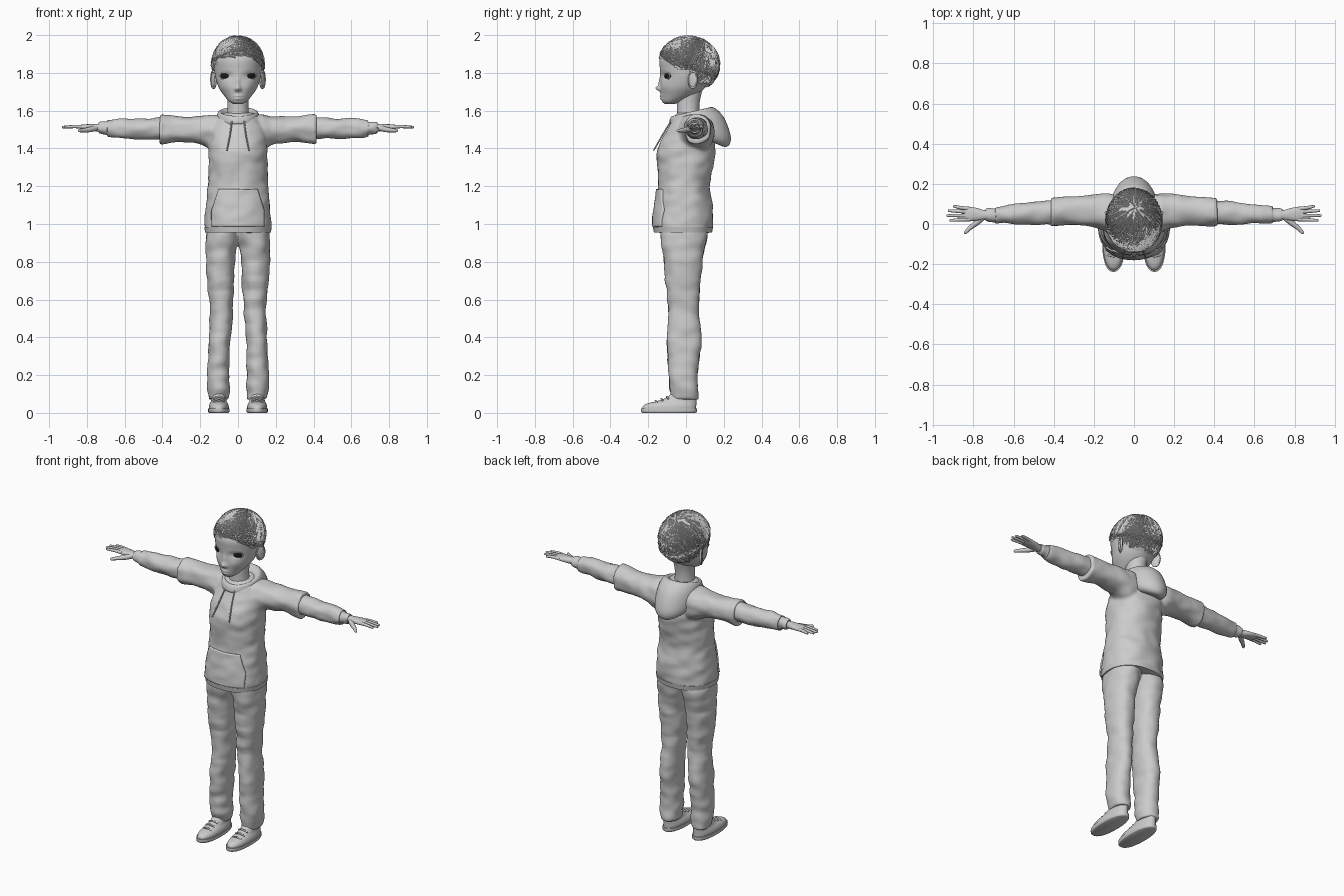
import bpy, bmesh, math, random
from mathutils import Vector, noise

if "Cube" in bpy.data.objects:
    bpy.data.objects.remove(bpy.data.objects["Cube"])

random.seed(4)
g = lambda t: math.exp(-t * t)

def finish(ob, angle=50):
    bpy.ops.object.select_all(action='DESELECT')
    ob.select_set(True)
    bpy.context.view_layer.objects.active = ob
    bpy.ops.object.shade_smooth_by_angle(angle=math.radians(angle))
    return ob

def to_object(name, bm):
    bmesh.ops.recalc_face_normals(bm, faces=bm.faces)
    me = bpy.data.meshes.new(name)
    bm.to_mesh(me)
    bm.free()
    ob = bpy.data.objects.new(name, me)
    bpy.context.collection.objects.link(ob)
    return finish(ob)

# A ring is nine numbers: centre, first half axis, second half axis
def slab(x0, x1, yf, zf, yb, zb):
    return ((x0 + x1) / 2, (yf + yb) / 2, (zf + zb) / 2, (x1 - x0) / 2, 0, 0, 0, (yb - yf) / 2, (zb - zf) / 2)

def body(z, rx, yf, yb):
    return slab(-rx, rx, yf, z, yb, z)

def arm(x, cy, cz, ry, rz):
    return (x, cy, cz, 0, ry, 0, 0, 0, rz)

def tube(pts, radii):
    pts = [Vector(p) for p in pts]
    out = []
    for i, (p, r) in enumerate(zip(pts, radii)):
        d = (pts[min(i + 1, len(pts) - 1)] - pts[max(i - 1, 0)]).normalized()
        u = d.cross(Vector((0, 0, 1))).normalized()
        v = u.cross(d)
        out.append((*p, *(u * r), *(v * r)))
    tip = pts[-1] + d * radii[-1] * 0.8
    return out + [(*tip, *(u * r * 0.45), *(v * r * 0.45))]

def flip(seq):
    return [tuple(-a if i % 3 == 0 else a for i, a in enumerate(r)) for r in seq]

def both(seq):
    return [seq, flip(seq)]

def loft(name, seqs, p=2.0, n=32, steps=4):
    bm = bmesh.new()
    for seq in seqs:
        keys = [Vector(r) for r in seq]
        rings = []
        for i in range(len(keys) - 1):
            a, b = keys[max(i - 1, 0)], keys[i]
            c, d = keys[i + 1], keys[min(i + 2, len(keys) - 1)]
            for k in range(steps + (i == len(keys) - 2)):
                t = k / steps
                rings.append(0.5 * (2 * b + (c - a) * t + (2 * a - 5 * b + 4 * c - d) * t * t
                                    + (3 * b - a - 3 * c + d) * t ** 3))
        grid = []
        for r in rings:
            r = list(r)
            c, u, v = Vector(r[:3]), Vector(r[3:6]), Vector(r[6:])
            row = []
            for j in range(n):
                cs, sn = math.cos(math.tau * j / n), math.sin(math.tau * j / n)
                row.append(bm.verts.new(c + u * math.copysign(abs(cs) ** (2 / p), cs)
                                        + v * math.copysign(abs(sn) ** (2 / p), sn)))
            grid.append(row)
        for r0, r1 in zip(grid, grid[1:]):
            for j in range(n):
                bm.faces.new((r0[j], r0[(j + 1) % n], r1[(j + 1) % n], r1[j]))
        bm.faces.new(grid[0])
        bm.faces.new(grid[-1])
    return to_object(name, bm)

def wrinkle(ob, amp, freq):
    moves = [v.normal * amp * noise.noise(Vector((v.co.x * freq, v.co.y * freq, v.co.z * freq * 1.6)))
             for v in ob.data.vertices]
    for v, m in zip(ob.data.vertices, moves):
        v.co += m

def fuse(ob, voxel):
    m = ob.modifiers.new('fuse', 'REMESH')
    m.mode, m.voxel_size, m.use_smooth_shade = 'VOXEL', voxel, True
    s = ob.modifiers.new('soften', 'SMOOTH')
    s.factor, s.iterations = 0.5, 4

def ball(name, loc, scale, rot):
    bpy.ops.mesh.primitive_uv_sphere_add(segments=24, ring_count=16, radius=1, location=loc, rotation=rot)
    ob = bpy.context.object
    ob.name, ob.scale = name, scale
    return finish(ob)

def hoop(name, loc, major, minor, scale, rot):
    bpy.ops.mesh.primitive_torus_add(major_radius=major, minor_radius=minor, major_segments=32,
                                     minor_segments=8, location=loc, rotation=rot)
    ob = bpy.context.object
    ob.name, ob.scale = name, scale
    return finish(ob)

# Hoodie: torso and short outer sleeves fused together
torso = [body(*r) for r in [(.955, .168, -.16, .13), (.985, .177, -.172, .14), (1.1, .168, -.162, .14),
         (1.2, .16, -.147, .125), (1.3, .156, -.15, .142), (1.38, .155, -.155, .155), (1.45, .152, -.128, .155),
         (1.52, .135, -.09, .145), (1.565, .105, -.065, .13), (1.59, .075, -.05, .1)]]
sleeve = [arm(*r) for r in [(.04, .05, 1.48, .08, .09), (.12, .055, 1.482, .095, .098), (.19, .065, 1.495, .083, .075),
          (.3, .065, 1.502, .07, .068), (.37, .062, 1.502, .07, .074), (.415, .06, 1.502, .071, .081)]]
hoodie = loft('hoodie', [torso] + both(sleeve), p=2.25, n=48, steps=6)
wrinkle(hoodie, .008, 13)
fuse(hoodie, .008)
loft('hem', [[body(.955, .174, -.17, .138), body(.985, .179, -.175, .143)]], p=2.25, n=48, steps=2)

# Long under sleeves with cuffs
under = [arm(*r) for r in [(.37, .058, 1.507, .058, .06), (.46, .055, 1.506, .058, .056), (.55, .05, 1.505, .053, .053),
         (.63, .047, 1.507, .045, .049), (.685, .046, 1.507, .041, .045), (.692, .045, 1.507, .034, .036),
         (.725, .045, 1.508, .032, .033), (.738, .045, 1.509, .028, .028)]]
wrinkle(loft('under_sleeves', both(under), n=32), .008, 16)

# Hands
palm = [arm(*r) for r in [(.7, .045, 1.51, .022, .022), (.745, .045, 1.51, .024, .02), (.78, .048, 1.512, .031, .017),
        (.82, .05, 1.514, .035, .013), (.845, .05, 1.515, .028, .008)]]
loft('palms', both(palm), p=2.3, n=20)
for finger, y0, y1, tip in [('index', .023, .018, .912), ('middle', .042, .042, .926),
                            ('ring', .06, .066, .92), ('little', .076, .088, .895)]:
    pts = [(.815, y0, 1.514), (.86, y0 * .6 + y1 * .4, 1.516), (tip, y1, 1.513)]
    loft(finger + '_fingers', both(tube(pts, (.0095, .009, .0065))), n=12)
loft('thumbs', both(tube([(.75, .035, 1.508), (.785, .005, 1.5), (.815, -.018, 1.496), (.84, -.043, 1.494)],
                         (.015, .014, .011, .008))), n=12)

# Hood folded down the back
hood = [slab(-w, w, yf, zf, yb, zb) for w, yf, zf, yb, zb in [
        (.055, -.04, 1.52, .07, 1.53), (.07, -.05, 1.55, .085, 1.575), (.088, -.062, 1.57, .115, 1.612),
        (.105, -.078, 1.568, .15, 1.615), (.116, -.088, 1.545, .2, 1.565), (.117, -.085, 1.53, .235, 1.475),
        (.105, -.06, 1.52, .232, 1.425), (.08, -.04, 1.51, .205, 1.408), (.05, .0, 1.5, .15, 1.43)]]
loft('hood', [hood], n=48, steps=5)

# Front pocket laid over the hoodie
bm = bmesh.new()
bmesh.ops.create_grid(bm, x_segments=32, y_segments=24, size=1)
for v in bm.verts:
    z = 1.085 + .098 * v.co.y
    v.co = (v.co.x * (.135 - .035 * max(0, (z - 1.07) / .113)), -.4, z)
pocket = to_object('pocket', bm)
w = pocket.modifiers.new('wrap', 'SHRINKWRAP')
w.wrap_method, w.target, w.use_project_y = 'PROJECT', hoodie, True
w.use_positive_direction, w.use_negative_direction = True, False
s = pocket.modifiers.new('thick', 'SOLIDIFY')
s.thickness, s.offset = .018, 0

# Drawstrings
loft('drawstrings', both(tube([(.03, -.07, 1.56), (.042, -.122, 1.475), (.058, -.168, 1.395)], (.004,) * 3)), n=8)

# Trousers
leg = [slab(a, b, f, z, k, z) for z, a, b, f, k in [
       (1.0, -.02, .16, -.13, .11), (.93, -.006, .169, -.135, .112), (.85, .012, .17, -.122, .095),
       (.7, .02, .164, -.108, .077), (.55, .028, .149, -.095, .068), (.4, .04, .155, -.1, .082),
       (.3, .046, .158, -.1, .074), (.2, .046, .166, -.092, .062), (.13, .045, .161, -.086, .062),
       (.07, .05, .155, -.074, .066)]]
trousers = loft('trousers', both(leg), p=2.2, n=32, steps=6)
wrinkle(trousers, .009, 12)
fuse(trousers, .008)

# Shoes: soles, uppers, laces
sole = [slab(a, .203 - a, f, z, k, z) for z, a, f, k in [(0, .05, -.23, .05), (.006, .045, -.238, .058), (.024, .045, -.238, .058)]]
loft('soles', both(sole), p=2.3, n=40, steps=2)
upper = [slab(a, .203 - a, f, z, k, z) for z, a, f, k in [(.015, .049, -.232, .053), (.035, .049, -.228, .054),
         (.05, .054, -.205, .055), (.062, .06, -.155, .056), (.08, .063, -.105, .056), (.105, .066, -.075, .055)]]
loft('shoe_uppers', both(upper), p=2.2, n=40)
for i in range(3):
    y, z = -.155 + .03 * i, .058 + .011 * i
    loft('shoe_laces', both(tube([(.072, y, z - .004), (.1, y - .006, z + .006), (.13, y, z - .004)], (.005,) * 3)), n=8)

# Neck
loft('neck', [[body(1.53, .066, -.05, .075), body(1.6, .056, -.048, .07), body(1.66, .055, -.048, .075), body(1.72, .06, -.04, .09)]])

# Head with nose, sockets and lips pushed into the face
skull = [body(*r) for r in [(1.635, .022, -.11, -.06), (1.648, .045, -.126, -.02), (1.68, .074, -.132, .05),
         (1.72, .101, -.136, .1), (1.77, .118, -.135, .135), (1.82, .126, -.138, .15), (1.87, .13, -.14, .155),
         (1.92, .12, -.12, .145), (1.96, .09, -.08, .11), (1.985, .04, -.03, .06)]]
head = loft('head', [skull], n=128, steps=8)
for v in head.data.vertices:
    x, y, z = v.co
    if y < -.02:
        ax = abs(x)
        v.co.y += (-.023 * g(x / .013) * g((z - 1.718) / .013) - .009 * g(x / .011) * g((z - 1.75) / .028)
                   - .006 * g((ax - .013) / .008) * g((z - 1.712) / .009)
                   + .011 * g((ax - .062) / .03) * g((z - 1.785) / .018)
                   - .008 * g(x / .022) * (g((z - 1.678) / .006) + g((z - 1.663) / .006))
                   - .004 * g((ax - .06) / .03) * g((z - 1.73) / .025))

# Eyes, eyelids and ears
dark = bpy.data.materials.new('dark')
dark.diffuse_color = (.01, .01, .01, 1)
dark.use_nodes = True
dark.node_tree.nodes["Principled BSDF"].inputs["Base Color"].default_value = dark.diffuse_color
for s in (1, -1):
    eye = ball('eye', (s * .062, -.094, 1.784), (.036, .017, .021), (0, 0, s * .45))
    eye.data.materials.append(dark)
    hoop('eyelid', (s * .062, -.103, 1.784), .036, .004, (1, .6, 1), (math.pi / 2, 0, s * .45))
    ball('ear', (s * .127, .035, 1.763), (.01, .028, .048), (0, 0, -s * .45))
    hoop('ear_rim', (s * .131, .037, 1.765), .043, .006, (1, .58, 1), (0, math.pi / 2, -s * .45))

# Hair: scalp cap, then combed locks flowing away from the crown
mid, size = Vector((0, .015, 1.845)), Vector((.138, .162, .15))
line = [(-.2, 1.875), (-.1, 1.865), (-.05, 1.81), (.03, 1.805), (.07, 1.73), (.2, 1.69)]

def hairline(y):
    for (a, za), (b, zb) in zip(line, line[1:]):
        if y <= b:
            return za + (zb - za) * max(0, y - a) / (b - a)
    return line[-1][1]

bm = bmesh.new()
bmesh.ops.create_uvsphere(bm, u_segments=64, v_segments=48, radius=1)
for v in bm.verts:
    v.co = mid + v.co * size
bmesh.ops.delete(bm, geom=[v for v in bm.verts if v.co.z < hairline(v.co.y)], context='VERTS')
to_object('hair_cap', bm)

crown = Vector((.05, .4, .9)).normalized()
bm = bmesh.new()
count = 0
while count < 1500:
    d = Vector([random.gauss(0, 1) for _ in range(3)]).normalized()
    root = mid + d * size
    if root.z < hairline(root.y) + .012:
        continue
    count += 1
    stride, width = random.uniform(.08, .15), random.uniform(.003, .006)
    lift, sweep = random.uniform(.02, .065), random.uniform(-.3, .3) - (.5 if d.y < 0 else 0)
    prev = None
    for k in range(6):
        t = k / 5
        flow = (d - crown * d.dot(crown)).normalized() + Vector((sweep, 0, 0))
        flow = (flow - d * flow.dot(d)).normalized()
        side = flow.cross(d)
        p = mid + d * size * (.985 + lift * t)
        if k and p.z < hairline(p.y) - .018:
            break
        wd = width * (1.02 - t)
        row = [bm.verts.new(q) for q in (p - side * wd, p + d * wd, p + side * wd)]
        if prev:
            for j in range(3):
                bm.faces.new((prev[j], prev[(j + 1) % 3], row[(j + 1) % 3], row[j]))
        prev = row
        d = (d + flow * stride).normalized()
bmesh.ops.delete(bm, geom=[v for v in bm.verts if not v.link_faces], context='VERTS')
to_object('hair_locks', bm)
